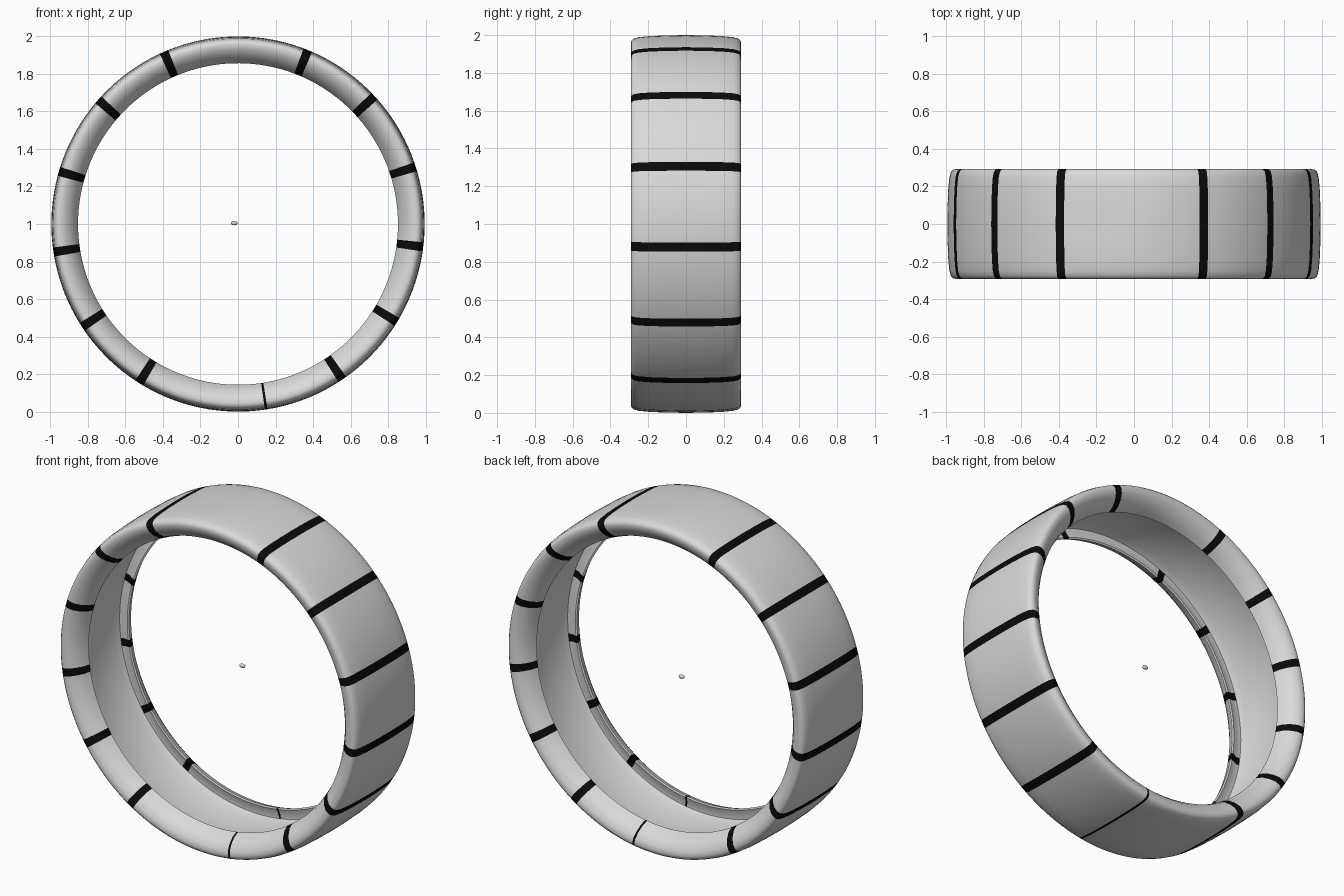
import bpy, bmesh, math

if "Cube" in bpy.data.objects:
    bpy.data.objects.remove(bpy.data.objects["Cube"])


def material(name, value):
    m = bpy.data.materials.new(name)
    m.diffuse_color = (value, value, value, 1)
    m.use_nodes = True
    m.node_tree.nodes["Principled BSDF"].inputs["Base Color"].default_value = m.diffuse_color
    return m


grey = material("light grey", 0.7)
black = material("black", 0.003)

# Half cross-section (radius, y): crown, rounded shoulder, dished sidewall, lip
outside = [(1.0, 0.0), (0.9985, 0.1), (0.995, 0.19), (0.989, 0.25), (0.981, 0.278),
           (0.970, 0.289), (0.955, 0.292), (0.93, 0.286), (0.90, 0.264),
           (0.872, 0.23), (0.857, 0.19)]
# Inner side of the shell, from the lip back to the centre line
inside = [(0.866, 0.186), (0.90, 0.198), (0.925, 0.198), (0.94, 0.16), (0.94, 0.0)]
half = outside + inside
profile = half + [(r, -y) for r, y in reversed(half[1:-1])]

# Stripe centre angle and half width in degrees
stripes = [(a, 1.4) for a in (68, 43, 17.8, -7, -31.5, -56,
                              113.4, 138.5, 163.7, 188.6, 213.3, 238)]
stripes.append((-81.3, 0.4))
stripes = sorted((a % 360, w) for a, w in stripes)

# Ring angles: stripe edges exactly, evenly filled between them
steps = []
for i, (a, w) in enumerate(stripes):
    nxt, nw = stripes[(i + 1) % len(stripes)]
    if nxt < a:
        nxt += 360
    steps += [(a - w, True)]
    start, end = a + w, nxt - nw
    n = max(1, round((end - start) / 2.5))
    steps += [(start + (end - start) * k / n, False) for k in range(n)]

# Ring body
bm = bmesh.new()
rings = []
for deg, _ in steps:
    c, s = math.cos(math.radians(deg)), math.sin(math.radians(deg))
    rings.append([bm.verts.new((0.995 * r * c, y, 1 + r * s)) for r, y in profile])
count = len(profile)
for i, (_, dark) in enumerate(steps):
    a, b = rings[i], rings[(i + 1) % len(rings)]
    for j in range(count):
        k = (j + 1) % count
        f = bm.faces.new((a[j], a[k], b[k], b[j]))
        # Stripes cover the outer skin and wrap around the lip
        r_mid = (profile[j][0] + profile[k][0]) / 2
        first = min(j, count - 1 - j)
        outer = first <= len(outside) + 1 and not (first > 10 and r_mid > 0.93)
        f.material_index = 1 if dark and outer else 0
bmesh.ops.recalc_face_normals(bm, faces=bm.faces)
mesh = bpy.data.meshes.new("striped_ring")
bm.to_mesh(mesh)
bm.free()
mesh.materials.append(grey)
mesh.materials.append(black)
ring = bpy.data.objects.new("striped_ring", mesh)
bpy.context.collection.objects.link(ring)
bpy.context.view_layer.objects.active = ring
ring.select_set(True)
bpy.ops.object.shade_smooth_by_angle(angle=math.radians(40))

# Tiny bead at the centre
bpy.ops.mesh.primitive_uv_sphere_add(segments=12, ring_count=8, radius=1,
                                     location=(-0.02, 0.07, 1.005))
bead = bpy.context.object
bead.name = "centre_bead"
bead.scale = (0.018, 0.012, 0.012)
bead.data.materials.append(grey)
bpy.ops.object.shade_smooth_by_angle()
